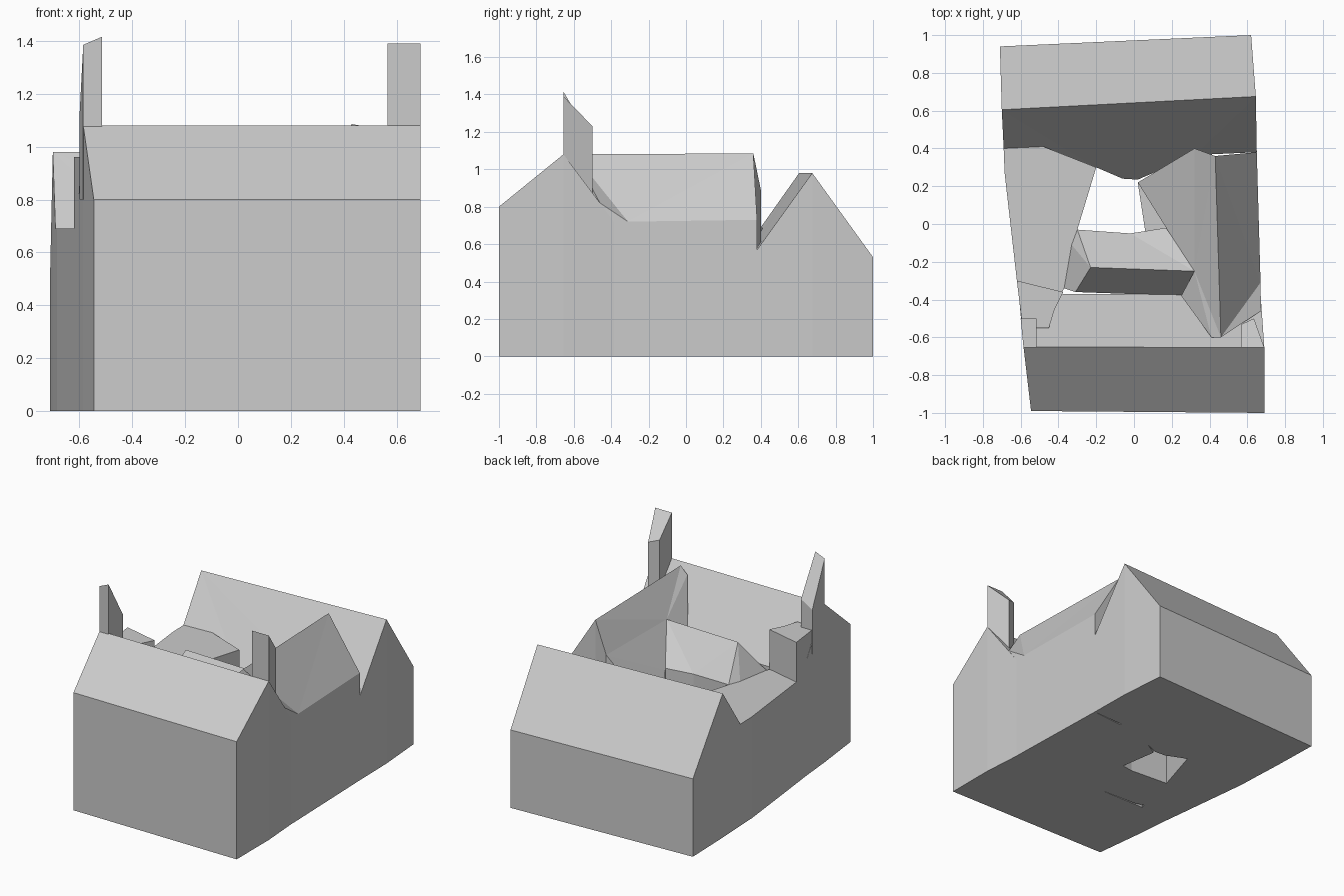
import bpy, bmesh


def block(name, pts, roofs, outline=None, base=0.0):
    """Solid with vertical walls under an outline (x, y, top z) and the given roof faces."""
    n = outline or len(pts)
    bm = bmesh.new()
    top = [bm.verts.new(p) for p in pts]
    low = [bm.verts.new((p[0], p[1], base)) for p in pts[:n]]
    for i in range(n):
        j = (i + 1) % n
        bm.faces.new((low[i], low[j], top[j], top[i]))
    bm.faces.new(low[::-1])
    for f in roofs:
        bm.faces.new([top[i] for i in f])
    bmesh.ops.recalc_face_normals(bm, faces=bm.faces)
    # folded roof faces are split so they stay flat
    bmesh.ops.triangulate(bm, faces=[f for f in bm.faces if len(f.verts) > 4])
    me = bpy.data.meshes.new(name)
    bm.to_mesh(me)
    bm.free()
    ob = bpy.data.objects.new(name, me)
    bpy.context.collection.objects.link(ob)
    return ob


def flat(name, xy, z, base=0.0):
    return block(name, [(x, y, z) for x, y in xy], [range(len(xy))], base=base)


# front wing with gabled roof
block("front_wing",
      [(-.545, -.99, .80), (.69, -1, .80), (.69, -.655, 1.08),
       (.67, -.37, .70), (-.61, -.37, .70), (-.585, -.65, 1.08)],
      [(0, 1, 2, 5), (5, 2, 3, 4)])

# back wing, its front slope dropping into the courtyard
block("back_wing",
      [(-.69, .40, .69), (-.20, .30, .50), (-.06, .24, .41), (.02, .235, .40),
       (.32, .365, .56), (.65, .38, .57), (.645, .675, .98), (.62, 1, .53),
       (-.71, .94, .53), (-.70, .605, .98)],
      [(9, 0, 1, 2, 3, 4, 5, 6), (9, 6, 7, 8)])

# right wing with tall ridge and steep inner slope
block("right_wing",
      [(.46, -.60, 1.08), (.672, -.46, .82), (.67, -.31, .72), (.65, .38, .73),
       (.43, .36, 1.085), (.32, .40, .89), (.02, .22, .42), (.17, -.02, .67),
       (.32, -.25, .885), (.25, -.38, .78), (.41, -.60, 1.03)],
      [(0, 1, 2, 3, 4), (0, 4, 5, 6, 7, 8, 9, 10)])

# flat left wing and its higher step beside the front roof
flat("left_wing",
     [(-.62, -.30), (-.38, -.36), (-.37, -.34), (-.33, -.11), (-.30, -.03),
      (-.20, .30), (-.48, .41), (-.69, .40), (-.685, .27)], .69)
flat("left_step",
     [(-.62, -.30), (-.59, -.55), (-.45, -.55), (-.42, -.45), (-.375, -.36)], .96)

# inner range with its ridge facing the courtyard
block("inner_range",
      [(.25, -.38, .70), (.32, -.25, .885), (.17, -.02, .68), (-.02, -.05, .68),
       (-.30, -.03, .69), (-.33, -.11, .69), (-.37, -.34, .69), (-.31, -.36, .70),
       (-.23, -.23, .885)],
      [(0, 1, 8, 7), (1, 2, 3, 4, 5, 8), (5, 6, 7, 8)], outline=8)
flat("courtyard_floor", [(.06, -.04), (.17, -.02), (.02, .22)], .03)

# chimneys with tops sloping backward
block("left_chimney",
      [(-.585, -.655, 1.385), (-.515, -.655, 1.415), (-.515, -.50, 1.15), (-.60, -.50, 1.10)],
      [(0, 1, 2, 3)], base=.80)
block("right_chimney",
      [(.565, -.655, 1.39), (.69, -.655, 1.39), (.635, -.50, 1.23), (.57, -.53, 1.25)],
      [(0, 1, 2, 3)], base=.80)
